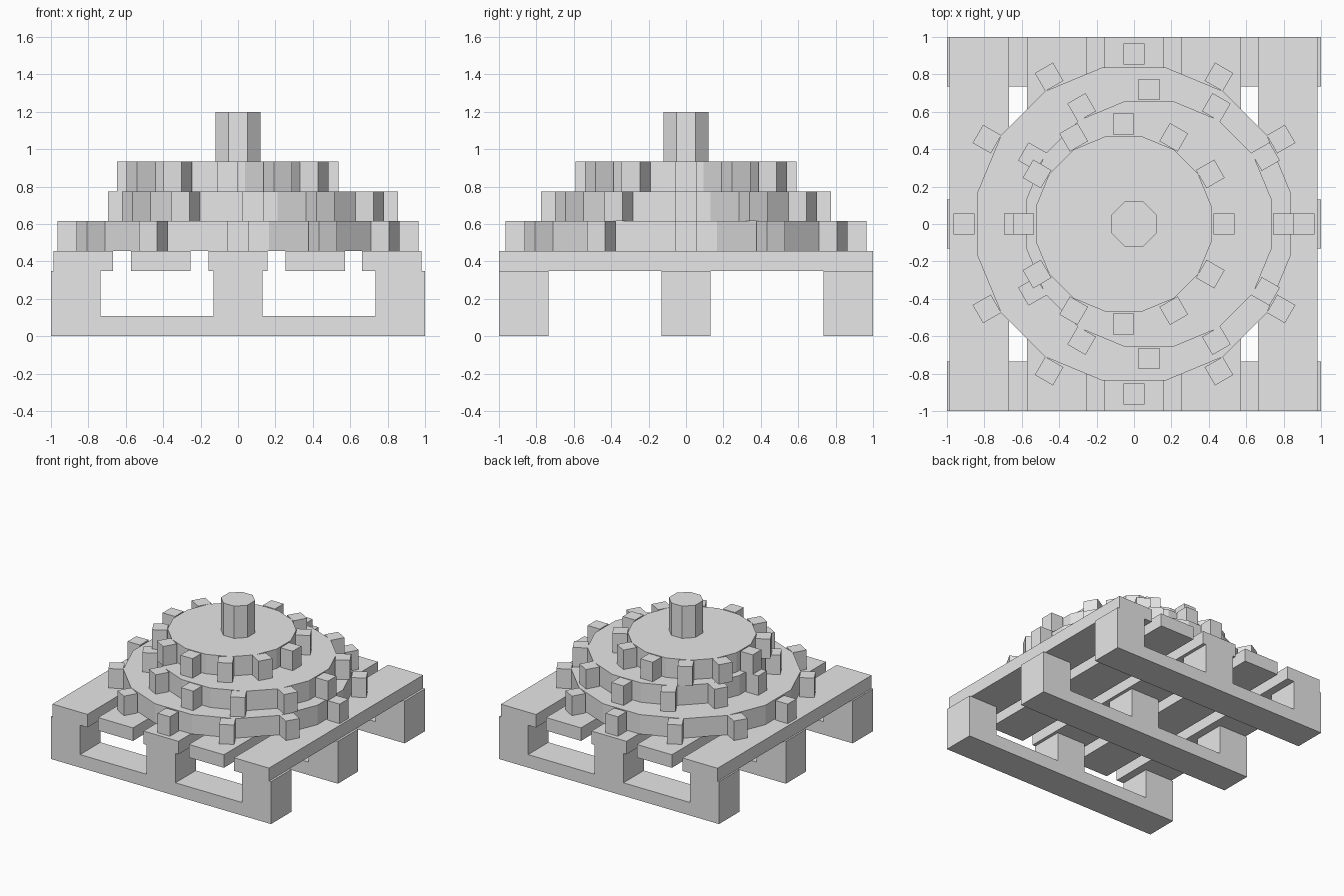
import bpy, bmesh
from math import pi, cos, sin
from mathutils import Matrix, Vector

old = bpy.data.objects.get("Cube")
if old:
    bpy.data.objects.remove(old, do_unlink=True)

grey = bpy.data.materials.new("plain grey")
grey.use_nodes = True
grey.diffuse_color = (0.8, 0.8, 0.8, 1)
grey.node_tree.nodes["Principled BSDF"].inputs["Base Color"].default_value = (0.8, 0.8, 0.8, 1)


def finish(bm, name):
    bmesh.ops.recalc_face_normals(bm, faces=bm.faces)
    mesh = bpy.data.meshes.new(name)
    bm.to_mesh(mesh)
    bm.free()
    mesh.materials.append(grey)
    obj = bpy.data.objects.new(name, mesh)
    bpy.context.collection.objects.link(obj)
    return obj


def add_box(bm, size, matrix):
    bmesh.ops.create_cube(bm, size=1, matrix=matrix @ Matrix.Diagonal((*size, 1)))


def add_prism(bm, sides, apothem, x, z0, z1):
    """Upright regular prism with a flat side facing each axis."""
    radius = apothem / cos(pi / sides)
    place = Matrix.Translation((x, 0, (z0 + z1) / 2)) @ Matrix.Rotation(pi / sides, 4, 'Z')
    bmesh.ops.create_cone(bm, cap_ends=True, segments=sides, radius1=radius,
                          radius2=radius, depth=z1 - z0, matrix=place)


# Pallet heights
RAIL, BLOCK, DECK = 0.107, 0.348, 0.455

# Skids: a bottom rail with three blocks, drawn as one profile and extruded
half = [(1, 0), (1, BLOCK), (0.735, BLOCK), (0.735, RAIL), (0.132, RAIL), (0.132, BLOCK)]
profile = half + [(-x, z) for x, z in reversed(half)]
for name, y in (("front", -0.868), ("middle", 0), ("back", 0.868)):
    bm = bmesh.new()
    face = bm.faces.new([bm.verts.new((x, y - 0.132, z)) for x, z in profile])
    side = bmesh.ops.extrude_face_region(bm, geom=[face])["geom"]
    bmesh.ops.translate(bm, vec=(0, 0.264, 0),
                        verts=[v for v in side if isinstance(v, bmesh.types.BMVert)])
    finish(bm, name + "_skid")

# Deck boards
for i, x in enumerate((-0.828, -0.413, 0, 0.413, 0.823)):
    bm = bmesh.new()
    add_box(bm, (0.318, 2, DECK - BLOCK), Matrix.Translation((x, 0, (DECK + BLOCK) / 2)))
    finish(bm, f"deck_board_{i + 1}")

# Stacked gears: a sixteen-sided disc ringed by twelve square teeth
THICK, TEETH, TOOTH = 0.16, 12, 0.112
gears = (("lower", 0, 0.838, 0.908), ("middle", 0.08, 0.656, 0.72), ("upper", -0.055, 0.47, 0.535))
for level, (name, x, apothem, ring) in enumerate(gears):
    bm = bmesh.new()
    z = DECK + level * THICK
    add_prism(bm, 16, apothem, x, z, z + THICK)
    for k in range(TEETH):
        turn = Matrix.Rotation(2 * pi * k / TEETH, 4, 'Z')
        centre = Matrix.Translation((x, 0, z + THICK / 2))
        add_box(bm, (TOOTH, TOOTH, THICK), centre @ turn @ Matrix.Translation((ring, 0, 0)))
    finish(bm, name + "_gear")

# Shaft
bm = bmesh.new()
add_prism(bm, 8, 0.12, 0, DECK + 3 * THICK, 1.2)
finish(bm, "shaft")
